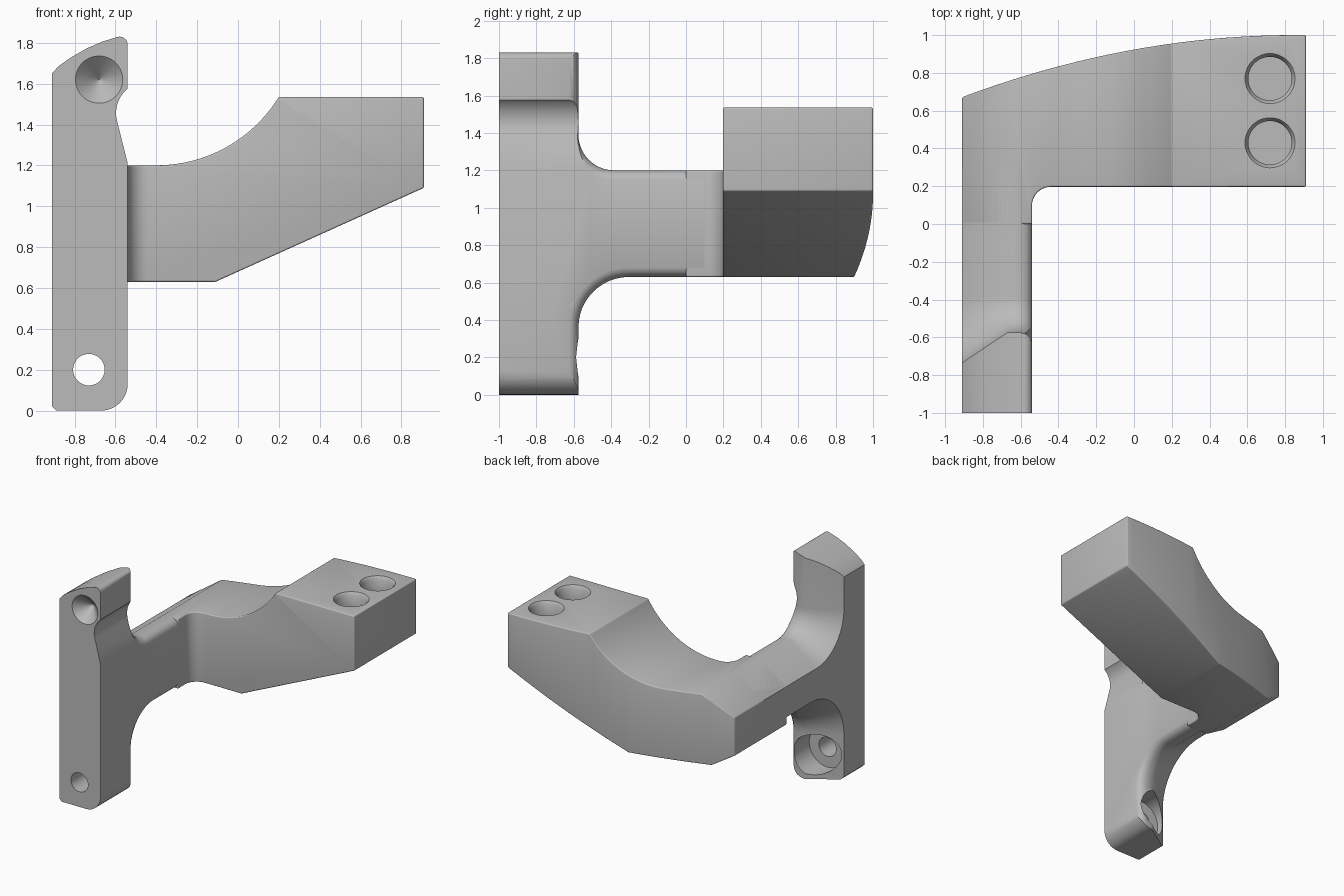
import bpy
import bmesh
from math import cos, sin, radians, pi

cube = bpy.data.objects.get("Cube")
if cube:
    bpy.data.objects.remove(cube, do_unlink=True)

grey = bpy.data.materials.new("plain_grey")
grey.use_nodes = True
grey.diffuse_color = (0.5, 0.5, 0.5, 1)
grey.node_tree.nodes["Principled BSDF"].inputs["Base Color"].default_value = (0.5, 0.5, 0.5, 1)


def arc(cx, cy, r, start, end, n=12):
    steps = [radians(start + (end - start) * i / n) for i in range(n + 1)]
    return [(cx + r * cos(a), cy + r * sin(a)) for a in steps]


def loft(name, rings):
    """Closed solid through rings that share a point count."""
    bm = bmesh.new()
    loops = [[bm.verts.new(p) for p in ring] for ring in rings]
    n = len(loops[0])
    for a, b in zip(loops, loops[1:]):
        for i in range(n):
            j = (i + 1) % n
            bm.faces.new((a[i], a[j], b[j], b[i]))
    bm.faces.new(loops[0])
    bm.faces.new(loops[-1])
    bmesh.ops.recalc_face_normals(bm, faces=bm.faces)
    mesh = bpy.data.meshes.new(name)
    bm.to_mesh(mesh)
    bm.free()
    mesh.materials.append(grey)
    ob = bpy.data.objects.new(name, mesh)
    bpy.context.collection.objects.link(ob)
    return ob


def prism_y(name, pts, lo, hi):
    return loft(name, [[(x, y, z) for x, z in pts] for y in (lo, hi)])


def prism_z(name, pts, lo, hi):
    return loft(name, [[(x, y, z) for x, y in pts] for z in (lo, hi)])


def turned_y(x, z, stations):
    """Round cutter along y from (y, radius) stations."""
    return loft("cutter", [[(px, y, pz) for px, pz in arc(x, z, r, 0, 352.5, 47)]
                           for y, r in stations])


def turned_z(x, y, stations):
    """Round cutter along z from (z, radius) stations."""
    return loft("cutter", [[(px, py, z) for px, py in arc(x, y, r, 0, 352.5, 47)]
                           for z, r in stations])


def apply(ob, mod):
    bpy.context.view_layer.objects.active = ob
    bpy.ops.object.modifier_apply(modifier=mod.name)


def boolean(ob, cutter, operation):
    cutter.hide_render = True
    mod = ob.modifiers.new("cut", "BOOLEAN")
    mod.operation = operation
    mod.solver = "EXACT"
    mod.object = cutter
    apply(ob, mod)
    bpy.data.objects.remove(cutter, do_unlink=True)


def smooth(ob):
    bpy.ops.object.select_all(action="DESELECT")
    ob.select_set(True)
    bpy.context.view_layer.objects.active = ob
    bpy.ops.object.shade_smooth_by_angle(angle=radians(36))


# Upright and arm: side outline lofted across, chamfered outside, rounded inside
def side(d):
    return ([(-1, -0.1), (-0.575 - d, -0.1)]
            + arc(-0.305, 0.36, 0.27 + d, 180, 90)
            + [(0.3, 0.63 + d), (0.3, 1.2 - d)]
            + arc(-0.385, 1.39, 0.19 + d, 270, 180)
            + [(-0.575 - d, 2), (-1, 2)])


sections = [(-0.91, 0.16), (-0.67, 0), (-0.6, 0), (-0.57, 0.008), (-0.549, 0.026), (-0.54, 0.05)]
upright = loft("upright_and_arm", [[(x, y, z) for y, z in side(d)] for x, d in sections])

# Front outline of the upright: rounded foot, side notch and curved tip
outline = ([(-0.91, 0.02), (-0.89, 0)]
           + arc(-0.67, 0.13, 0.13, -90, 0)
           + [(-0.54, 1.21), (-0.59, 1.41)]
           + arc(-0.44, 1.455, 0.157, 190, 129, 10)
           + [(-0.54, 1.6)]
           + arc(-0.58, 1.79, 0.04, 0, 100, 6)
           + [(-0.66, 1.807), (-0.74, 1.773), (-0.82, 1.727), (-0.88, 1.684), (-0.91, 1.65)])
boolean(upright, prism_y("outline", outline, -1.2, 0.6), "INTERSECT")

# Screw hole with rear pocket, and pointed dimple near the tip
boolean(upright, turned_y(-0.73, 0.2, [(-1.1, 0.077), (-0.3, 0.077)]), "DIFFERENCE")
boolean(upright, turned_y(-0.73, 0.2, [(-0.78, 0.165), (-0.3, 0.165)]), "DIFFERENCE")
boolean(upright, turned_y(-0.68, 1.62, [(-1.01, 0.126), (-0.89, 0.002)]), "DIFFERENCE")
smooth(upright)

# Head: front outline with a sweeping top, trimmed by a bowed plan outline
front = ([(-0.91, 0.73), (-0.74, 0.63), (-0.11, 0.63), (0.91, 1.09), (0.91, 1.535), (0.2, 1.535)]
         + arc(-0.4, 1.905, 0.705, -33, -90, 16)
         + [(-0.67, 1.2), (-0.91, 1.04)])
head = prism_y("head", front, -0.3, 1.3)
bow = [-0.91 + 1.76 * i / 20 for i in range(21)]
plan = ([(x, 1 - 0.106 * (0.85 - x) ** 2) for x in bow]
        + [(0.912, 1), (0.912, 0.197)]
        + arc(-0.44, 0.097, 0.1, 90, 180, 10)
        + [(-0.54, 0), (-0.912, 0)])
boolean(head, prism_z("plan", plan, 0.3, 1.9), "INTERSECT")

bevel = head.modifiers.new("round", "BEVEL")
bevel.width = 0.055
bevel.segments = 4
bevel.limit_method = "ANGLE"
bevel.angle_limit = radians(38)
apply(head, bevel)

# Two countersunk sockets in the head
for y in (0.43, 0.77):
    boolean(head, turned_z(0.72, y, [(1.41, 0.115), (1.51, 0.115), (1.56, 0.15)]), "DIFFERENCE")
smooth(head)
